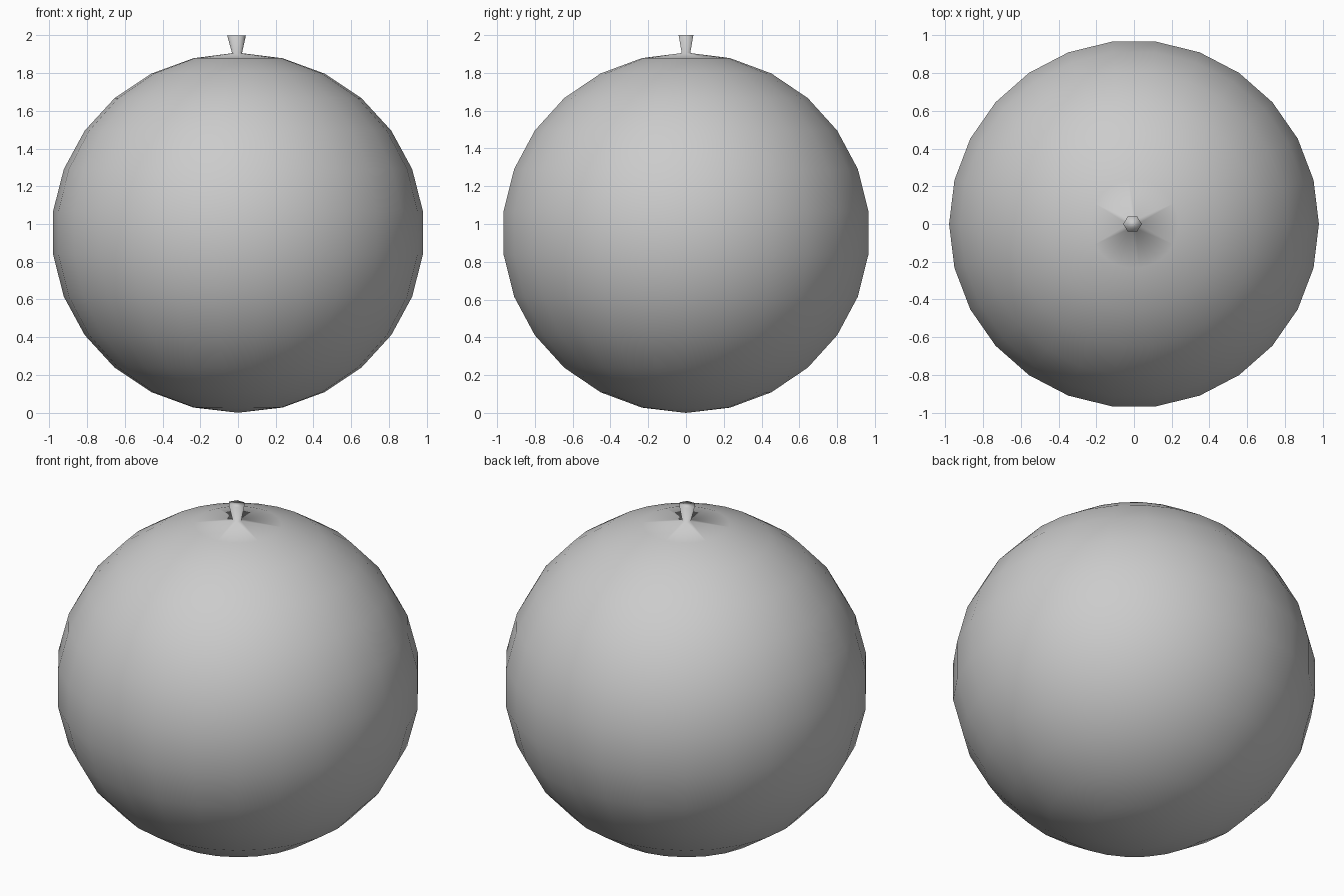
import bpy, bmesh, math

if "Cube" in bpy.data.objects:
    bpy.data.objects.remove(bpy.data.objects["Cube"])

SIDES, RINGS = 26, 13
RX, RY, RZ = 0.987, 0.98, 0.953
STEM_SIDES = 6

bm = bmesh.new()


def ring(rx, ry, z, n, cx=0.0):
    """Closed loop of n vertices around the vertical axis."""
    return [bm.verts.new((cx + rx * math.cos(2 * math.pi * i / n),
                          ry * math.sin(2 * math.pi * i / n), z)) for i in range(n)]


def skin(a, b):
    """Stitch two loops, lower a to upper b, even when their counts differ."""
    i = j = 0
    na, nb = len(a), len(b)
    if na == nb:
        for k in range(na):
            bm.faces.new((a[k], a[(k + 1) % na], b[(k + 1) % nb], b[k]))
        return
    while i < na or j < nb:
        if j >= nb or (i < na and (i + 0.5) / na <= (j + 0.5) / nb):
            bm.faces.new((a[i % na], a[(i + 1) % na], b[j % nb]))
            i += 1
        else:
            bm.faces.new((a[i % na], b[(j + 1) % nb], b[j % nb]))
            j += 1


# Round fruit body, pole of the underside first
bottom = bm.verts.new((0, 0, 0))
loops = []
for k in range(1, RINGS):
    t = math.pi * k / RINGS
    loops.append(ring(RX * math.sin(t), RY * math.sin(t),
                      RZ - RZ * math.cos(t), SIDES))
for k in range(SIDES):
    bm.faces.new((bottom, loops[0][(k + 1) % SIDES], loops[0][k]))

# Stem drawn out of the top, flaring upwards
loops.append(ring(0.026, 0.026, 1.905, STEM_SIDES, -0.005))
loops.append(ring(0.050, 0.045, 2.0, STEM_SIDES, -0.008))
for lower, upper in zip(loops, loops[1:]):
    skin(lower, upper)
bm.faces.new(loops[-1])

bmesh.ops.recalc_face_normals(bm, faces=bm.faces)
for f in bm.faces:
    f.smooth = True

mesh = bpy.data.meshes.new("fruit_with_stem")
bm.to_mesh(mesh)
bm.free()
bpy.context.collection.objects.link(bpy.data.objects.new("fruit_with_stem", mesh))
